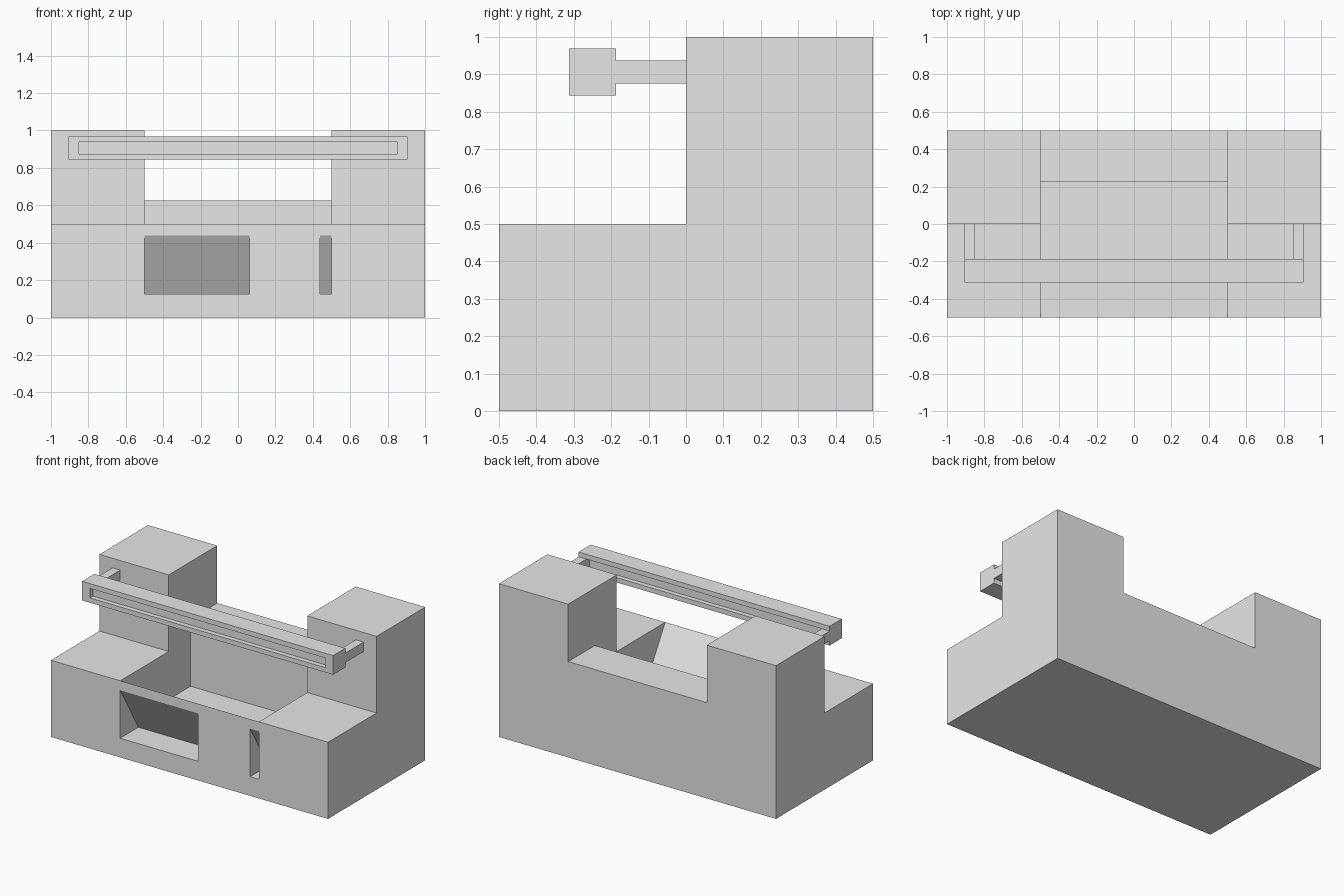
import bpy
import bmesh

cube = bpy.data.objects.get("Cube")
if cube:
    bpy.data.objects.remove(cube, do_unlink=True)

grey = bpy.data.materials.new("light_grey")
grey.use_nodes = True
grey.diffuse_color = (0.8, 0.8, 0.8, 1)
grey.node_tree.nodes["Principled BSDF"].inputs["Base Color"].default_value = (0.8, 0.8, 0.8, 1)


def prism(name, profile, x0, x1):
    """Extrude a (y, z) profile from x0 to x1."""
    bm = bmesh.new()
    face = bm.faces.new([bm.verts.new((x0, y, z)) for y, z in profile])
    ext = bmesh.ops.extrude_face_region(bm, geom=[face])
    moved = [v for v in ext["geom"] if isinstance(v, bmesh.types.BMVert)]
    bmesh.ops.translate(bm, verts=moved, vec=(x1 - x0, 0, 0))
    bmesh.ops.recalc_face_normals(bm, faces=bm.faces)
    mesh = bpy.data.meshes.new(name)
    bm.to_mesh(mesh)
    bm.free()
    mesh.materials.append(grey)
    obj = bpy.data.objects.new(name, mesh)
    bpy.context.collection.objects.link(obj)
    return obj


def box(name, x0, x1, y0, y1, z0, z1):
    return prism(name, [(y0, z0), (y1, z0), (y1, z1), (y0, z1)], x0, x1)


def cut(target, cutter):
    """Subtract the cutter, then discard it."""
    cutter.hide_render = True
    mod = target.modifiers.new("cut", "BOOLEAN")
    mod.operation = "DIFFERENCE"
    mod.solver = "EXACT"
    mod.object = cutter
    bpy.context.view_layer.objects.active = target
    bpy.ops.object.modifier_apply(modifier=mod.name)
    bpy.data.objects.remove(cutter, do_unlink=True)


# Stepped body with tall rear posts
body = prism("body", [(-0.5, 0), (0.5, 0), (0.5, 1), (0, 1), (0, 0.5), (-0.5, 0.5)], -1, 1)

# Open well with a sloped front wall and a low rear wall
cut(body, prism("well_cutter", [(-0.619, 0.7), (-0.3125, 0.1875), (0.225, 0.1875), (0.225, 0.625),
                                (0.6, 0.625), (0.6, 1.1), (-0.619, 1.1)], -0.5, 0.5))

# Wedge-shaped pockets in the front
pocket = [(-0.6, 0.125), (-0.3125, 0.125), (-0.5, 0.4375), (-0.6, 0.4375)]
for x0, x1 in [(-0.5, 0.0625), (0.4375, 0.5)]:
    cut(body, prism("pocket_cutter", pocket, x0, x1))

# Front rail with a shallow slot on each long side
rail = box("rail", -0.906, 0.906, -0.3125, -0.1875, 0.844, 0.969)
for y0, y1 in [(-0.4, -0.281), (-0.219, -0.1)]:
    cut(rail, box("slot_cutter", -0.85, 0.85, y0, y1, 0.875, 0.9375))

# Arms holding the rail to the posts
for side, x0, x1 in [("left", 0.85, 0.906), ("right", -0.906, -0.85)]:
    box(side + "_rail_arm", x0, x1, -0.1875, 0, 0.875, 0.9375)
